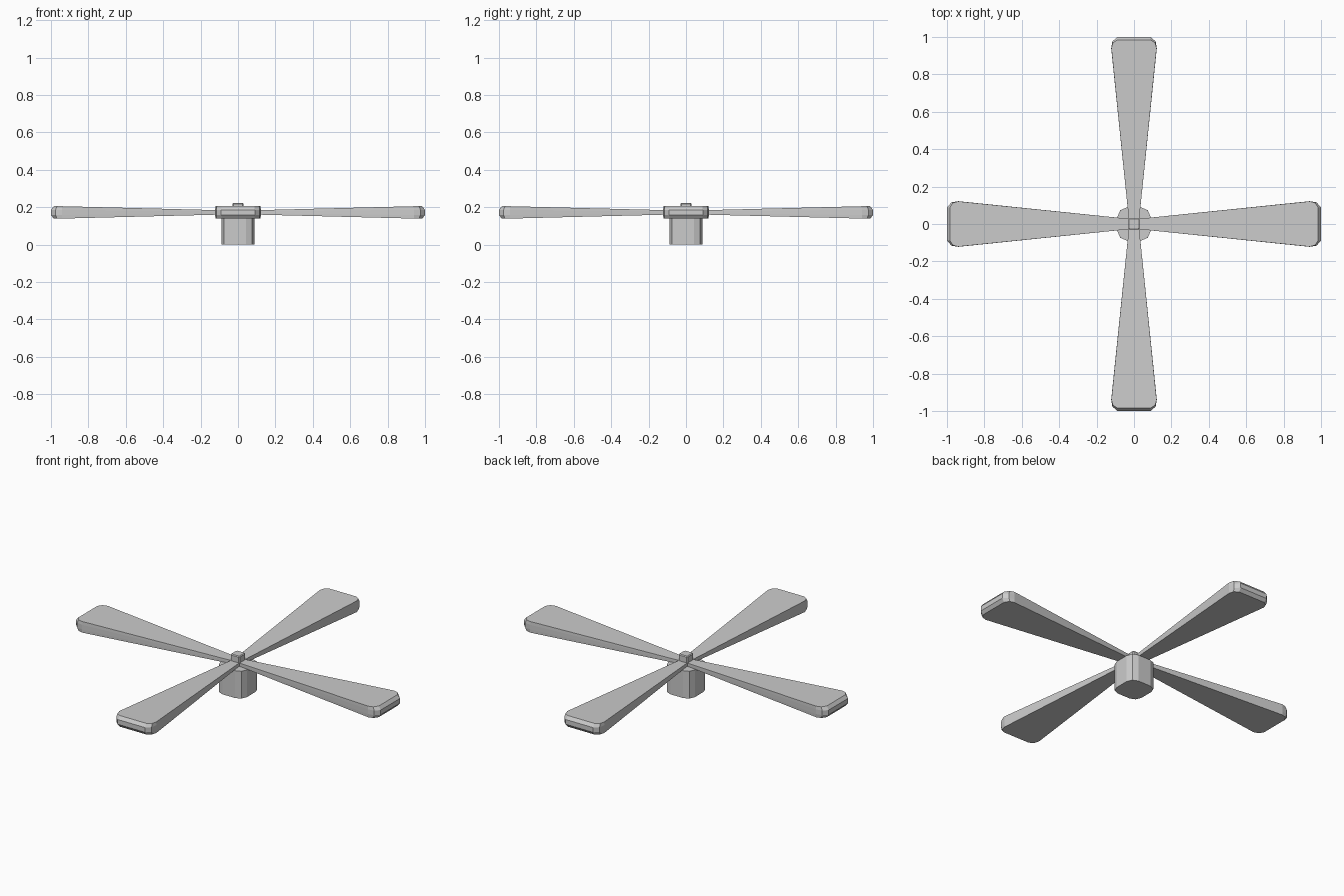
import bpy, bmesh, math
from mathutils import Matrix

if "Cube" in bpy.data.objects:
    bpy.data.objects.remove(bpy.data.objects["Cube"])

grey = bpy.data.materials.new("light_grey")
grey.diffuse_color = (0.6, 0.6, 0.6, 1)
grey.use_nodes = True
grey.node_tree.nodes["Principled BSDF"].inputs["Base Color"].default_value = grey.diffuse_color


def loft(name, rings, angle=0.0):
    """Skin a stack of equal-length rings and cap both ends."""
    bm = bmesh.new()
    vs = [[bm.verts.new(p) for p in r] for r in rings]
    n = len(vs[0])
    for a, b in zip(vs, vs[1:]):
        for i in range(n):
            j = (i + 1) % n
            bm.faces.new((a[i], a[j], b[j], b[i]))
    bm.faces.new(vs[0][::-1])
    bm.faces.new(vs[-1])
    bmesh.ops.recalc_face_normals(bm, faces=bm.faces)
    bm.transform(Matrix.Rotation(angle, 4, 'Z'))
    me = bpy.data.meshes.new(name)
    bm.to_mesh(me)
    bm.free()
    me.materials.append(grey)
    ob = bpy.data.objects.new(name, me)
    bpy.context.collection.objects.link(ob)
    return ob


def rounded_square(h, r, z, segs):
    """Square outline with rounded corners at height z."""
    pts = []
    for q in range(4):
        base = q * math.pi / 2
        sx = 1 if q in (0, 3) else -1
        sy = 1 if q in (0, 1) else -1
        for k in range(segs + 1):
            a = base + math.pi / 2 * k / segs
            pts.append((sx * (h - r) + r * math.cos(a),
                        sy * (h - r) + r * math.sin(a), z))
    return pts


# Blade: flares in width and thickness, with a blunt chamfered tip
MID = 0.172
OUTER = [(0, 0.025), (0.94, 0.122), (0.975, 0.116), (1.0, 0.09)]
INNER = [(0, 0.025), (0.94, 0.121), (0.968, 0.113), (0.985, 0.087)]


def blade_ring(outline, half_height):
    half = outline + [(x, -y) for x, y in reversed(outline)]
    return [(x, -y, MID + half_height * (0.28 + 0.72 * min(x / 0.94, 1)))
            for x, y in half]


for i in range(4):
    loft(f"blade_{i + 1}",
         [blade_ring(INNER, -0.033), blade_ring(OUTER, -0.014),
          blade_ring(OUTER, 0.014), blade_ring(INNER, 0.033)],
         i * math.pi / 2)

# Motor housing under the blades
loft("hub_body", [rounded_square(0.087, 0.045, 0.0, 2),
                  rounded_square(0.087, 0.045, 0.162, 2)])

# Small cap holding the blades
loft("hub_cap", [rounded_square(0.03, 0.006, 0.15, 1),
                 rounded_square(0.03, 0.006, 0.216, 1),
                 rounded_square(0.026, 0.006, 0.221, 1)])
